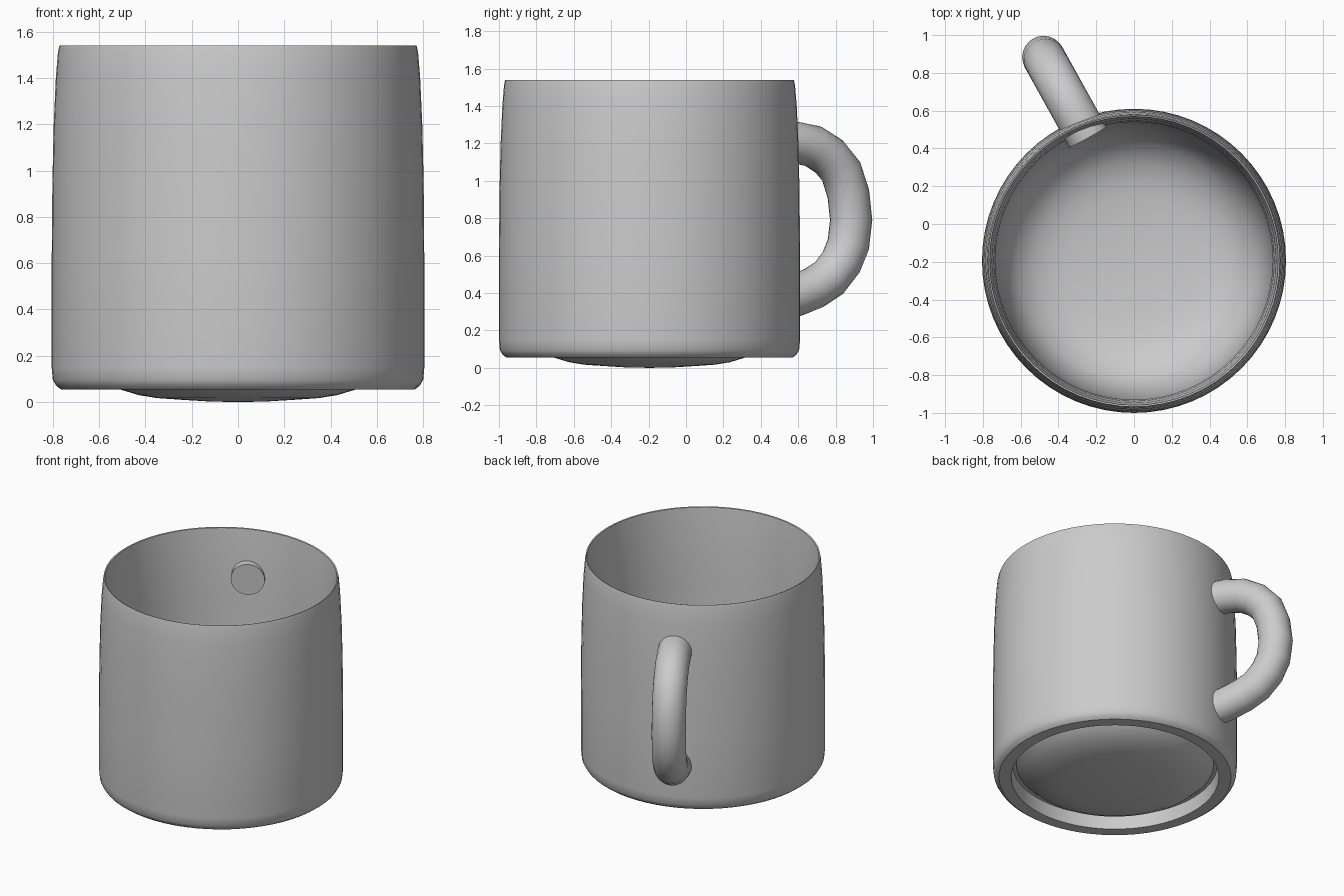
import bpy, bmesh, math
from mathutils import Vector

if "Cube" in bpy.data.objects:
    bpy.data.objects.remove(bpy.data.objects["Cube"])

grey = bpy.data.materials.new("ceramic_grey")
grey.diffuse_color = (0.6, 0.6, 0.6, 1)
grey.use_nodes = True
grey.node_tree.nodes["Principled BSDF"].inputs["Base Color"].default_value = grey.diffuse_color


def add_object(name, bm, angle):
    bmesh.ops.recalc_face_normals(bm, faces=bm.faces)
    me = bpy.data.meshes.new(name)
    bm.to_mesh(me)
    bm.free()
    me.materials.append(grey)
    ob = bpy.data.objects.new(name, me)
    bpy.context.collection.objects.link(ob)
    bpy.ops.object.select_all(action='DESELECT')
    ob.select_set(True)
    bpy.context.view_layer.objects.active = ob
    bpy.ops.object.shade_smooth_by_angle(angle=math.radians(angle))
    return ob


def bridge(bm, a, b):
    n = len(a)
    for i in range(n):
        j = (i + 1) % n
        bm.faces.new((a[i], a[j], b[j], b[i]))


# Mug body: lathe profile (radius, height), underside -> foot -> wall -> rim -> bowl
CENTRE_Y = -0.195
SIDES = 64
profile = [
    (0.12, 0.002), (0.25, 0.010), (0.35, 0.017), (0.43, 0.03), (0.515, 0.056),
    (0.59, 0.095), (0.65, 0.15), (0.675, 0.15), (0.685, 0.055),
    (0.765, 0.055), (0.785, 0.07), (0.800, 0.095), (0.805, 0.15), (0.805, 0.6),
    (0.802, 0.95), (0.796, 1.2), (0.787, 1.4), (0.778, 1.51), (0.772, 1.54),
    (0.764, 1.537), (0.752, 1.4), (0.742, 1.2), (0.735, 1.0), (0.73, 0.6),
    (0.715, 0.4), (0.68, 0.25), (0.62, 0.145), (0.52, 0.075), (0.43, 0.046),
    (0.35, 0.032), (0.25, 0.022), (0.12, 0.014),
]
bm = bmesh.new()
rings = []
for r, z in profile:
    rings.append([bm.verts.new((r * math.cos(2 * math.pi * i / SIDES),
                                CENTRE_Y + r * math.sin(2 * math.pi * i / SIDES), z))
                  for i in range(SIDES)])
for a, b in zip(rings, rings[1:]):
    bridge(bm, a, b)
for ring, z in ((rings[0], 0.0), (rings[-1], 0.012)):
    mid = bm.verts.new((0, CENTRE_Y, z))
    for i in range(SIDES):
        bm.faces.new((ring[i], ring[(i + 1) % SIDES], mid))
add_object("mug_body", bm, 35)

# Handle: round tube swept along a C-shaped path (y, z) in a slanted upright plane
path_yz = [(0.46, 1.20), (0.58, 1.205), (0.68, 1.185), (0.765, 1.13), (0.83, 1.05),
           (0.868, 0.93), (0.883, 0.79), (0.868, 0.66), (0.83, 0.565), (0.765, 0.48),
           (0.68, 0.425), (0.58, 0.385), (0.485, 0.36)]
path = [Vector((-0.48 + (0.885 - y) * 0.555, y, z)) for y, z in path_yz]
side = Vector((0.875, 0.485, 0))
TUBE_R, TUBE_SIDES = 0.113, 24
bm = bmesh.new()
rings = []
for i, p in enumerate(path):
    t = (path[min(i + 1, len(path) - 1)] - path[max(i - 1, 0)]).normalized()
    up = side.cross(t).normalized()
    rings.append([bm.verts.new(p + TUBE_R * (math.cos(a) * side + math.sin(a) * up))
                  for a in (2 * math.pi * k / TUBE_SIDES for k in range(TUBE_SIDES))])
for a, b in zip(rings, rings[1:]):
    bridge(bm, a, b)
bm.faces.new(rings[0])
bm.faces.new(rings[-1])
add_object("handle", bm, 35)
